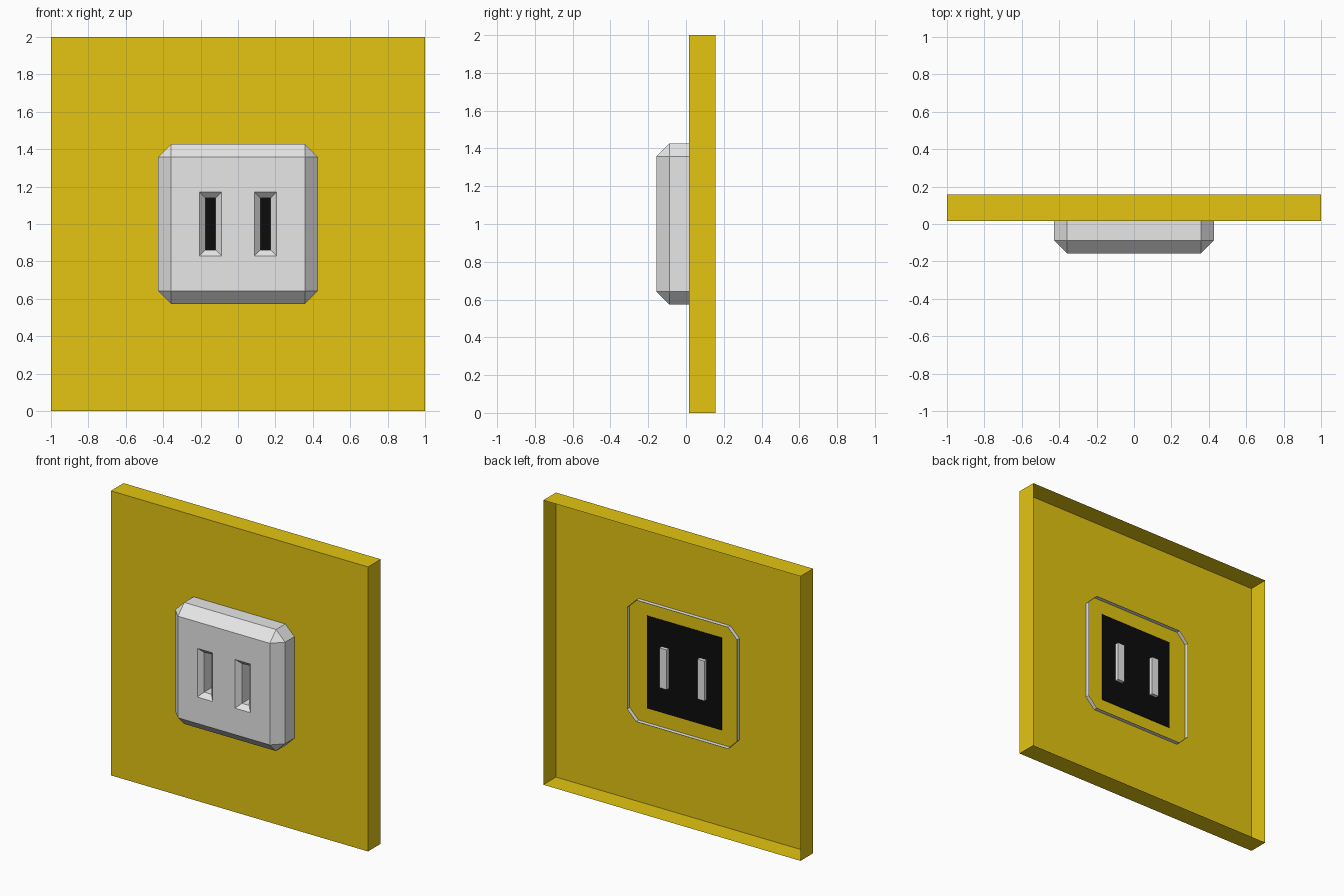
import bpy, bmesh
from mathutils import Vector, Matrix

if "Cube" in bpy.data.objects:
    bpy.data.objects.remove(bpy.data.objects["Cube"])


def material(name, rgb):
    m = bpy.data.materials.new(name)
    m.diffuse_color = (*rgb, 1)
    m.use_nodes = True
    m.node_tree.nodes["Principled BSDF"].inputs["Base Color"].default_value = m.diffuse_color
    return m


YELLOW = material("wall yellow", (0.78, 0.56, 0.006))
GREY = material("socket grey", (0.8, 0.8, 0.8))
BLACK = material("backing black", (0.0035, 0.0035, 0.0035))


def box(half_x, y0, y1, half_z):
    """Box mesh centred on x = 0, z = 1."""
    bm = bmesh.new()
    size = Matrix.Diagonal((half_x * 2, y1 - y0, half_z * 2, 1))
    bmesh.ops.create_cube(bm, size=1, matrix=Matrix.Translation((0, (y0 + y1) / 2, 1)) @ size)
    bm.normal_update()
    return bm


def open_back(bm):
    back = [f for f in bm.faces if f.normal.y > 0.9]
    bmesh.ops.delete(bm, geom=back, context='FACES_ONLY')


def finish(bm, name, mat):
    me = bpy.data.meshes.new(name)
    bm.to_mesh(me)
    bm.free()
    me.materials.append(mat)
    bpy.context.collection.objects.link(bpy.data.objects.new(name, me))


# Wall panel: shallow tray, open at the back
bm = box(1.0, 0.016, 0.157, 1.0)
open_back(bm)
finish(bm, "wall_panel", YELLOW)

# Thin black backing passing through the panel sheet
finish(box(0.29, 0.012, 0.020, 0.325), "slot_backing", BLACK)

# Socket housing: chamfered shell, open at the back
FRONT, BACK = -0.157, 0.045
bm = box(0.427, FRONT, BACK, 0.427)
edges = [e for e in bm.edges if min(v.co.y for v in e.verts) < 0]
bmesh.ops.bevel(bm, geom=edges, offset=0.07, segments=1, affect='EDGES')
bm.normal_update()
open_back(bm)

# Cut the slot outlines into the front face
cuts = [(Vector((x, 0, 1)), Vector((1, 0, 0))) for x in (-0.206, -0.088, 0.088, 0.206)]
cuts += [(Vector((0, 0, 1 + z)), Vector((0, 0, 1))) for z in (-0.171, 0.171)]
for co, no in cuts:
    faces = [f for f in bm.faces if f.normal.y < -0.99]
    geom = faces + list({e for f in faces for e in f.edges}) + list({v for f in faces for v in f.verts})
    bmesh.ops.bisect_plane(bm, geom=geom, plane_co=co, plane_no=no)
    bm.normal_update()

# Sink the two slots: chamfered lip, then a straight shaft
slots = []
for f in bm.faces:
    c = f.calc_center_median()
    if f.normal.y < -0.99 and abs(abs(c.x) - 0.147) < 0.01 and abs(c.z - 1) < 0.01:
        slots.append(f)
for thickness, depth in ((0.031, 0.031), (0.0, BACK - FRONT - 0.031)):
    bmesh.ops.inset_individual(bm, faces=slots, thickness=thickness, depth=-depth, use_even_offset=True)
    bm.normal_update()
finish(bm, "socket_housing", GREY)
